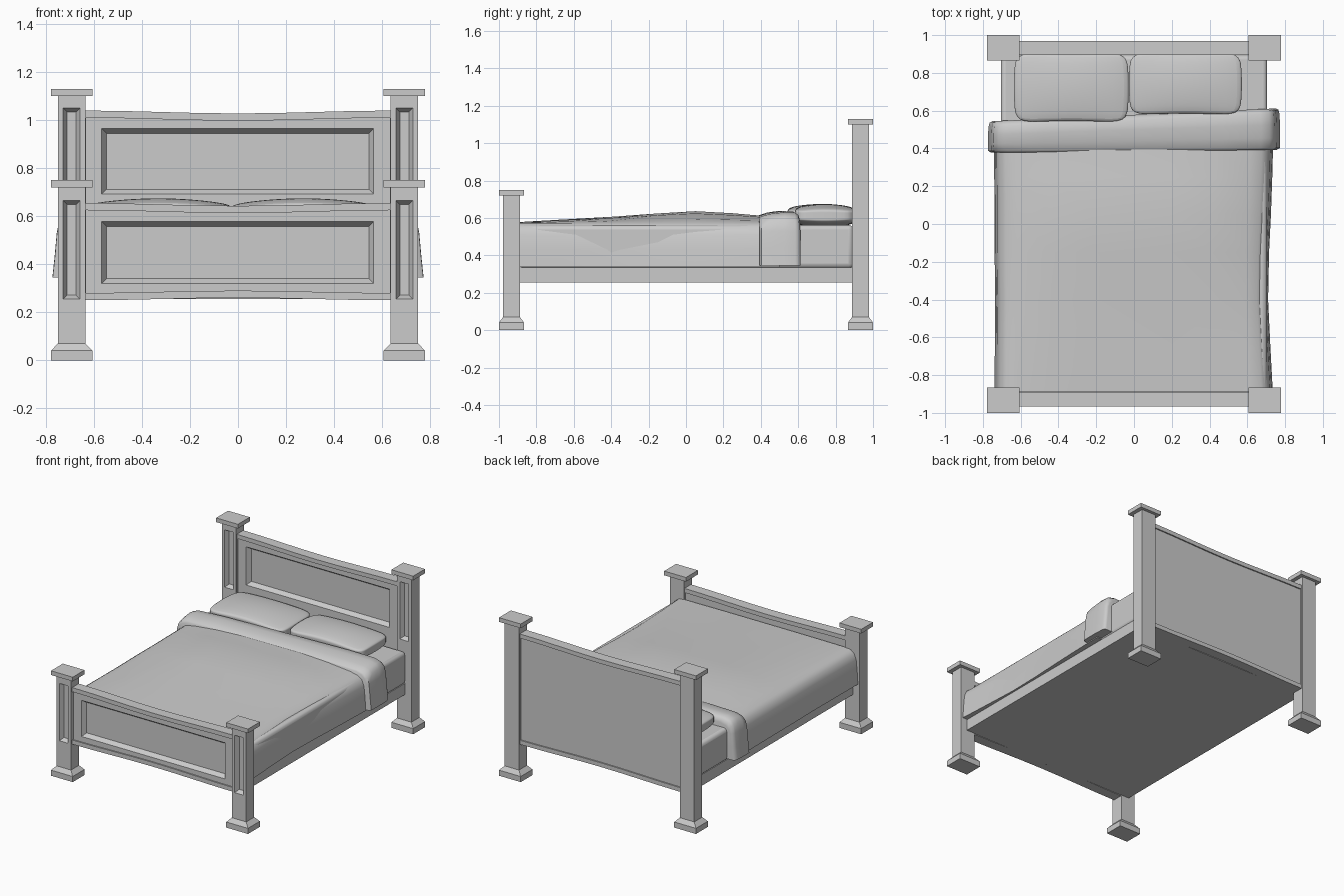
import bpy, bmesh, math

if "Cube" in bpy.data.objects:
    bpy.data.objects.remove(bpy.data.objects["Cube"], do_unlink=True)

grey = bpy.data.materials.new("plain_grey")
grey.use_nodes = True
GREY = (0.6, 0.6, 0.6, 1)
grey.diffuse_color = GREY
grey.node_tree.nodes["Principled BSDF"].inputs["Base Color"].default_value = GREY


def finish(name, bm, smooth=None):
    bmesh.ops.recalc_face_normals(bm, faces=bm.faces)
    mesh = bpy.data.meshes.new(name)
    bm.to_mesh(mesh)
    bm.free()
    mesh.materials.append(grey)
    obj = bpy.data.objects.new(name, mesh)
    bpy.context.collection.objects.link(obj)
    if smooth:
        bpy.ops.object.select_all(action="DESELECT")
        obj.select_set(True)
        bpy.context.view_layer.objects.active = obj
        bpy.ops.object.shade_smooth_by_angle(angle=math.radians(smooth))
    return obj


def skin(name, loops, smooth=None):
    """Join closed loops of points in order and cap both ends."""
    bm = bmesh.new()
    rows = [[bm.verts.new(p) for p in loop] for loop in loops]
    n = len(rows[0])
    for a, b in zip(rows, rows[1:]):
        for i in range(n):
            j = (i + 1) % n
            bm.faces.new((a[i], a[j], b[j], b[i]))
    bm.faces.new(rows[0])
    bm.faces.new(rows[-1])
    return finish(name, bm, smooth)


def loft(name, axis, rings):
    """Rings are (u0, u1, v0, v1, w), with w measured along the axis."""
    place = {"x": lambda u, v, w: (w, u, v),
             "y": lambda u, v, w: (u, w, v),
             "z": lambda u, v, w: (u, v, w)}[axis]
    return skin(name, [[place(u, v, w) for u, v in
                        ((u0, v0), (u1, v0), (u1, v1), (u0, v1))]
                       for u0, u1, v0, v1, w in rings])


def recessed(name, back, front, outer, panel, slope, depth):
    """Block whose front face has a sunken panel with sloping walls."""
    x0, x1, z0, z1 = panel
    inner = (x0 + slope, x1 - slope, z0 + slope, z1 - slope)
    loft(name, "y", [(*outer, back), (*outer, front), (*panel, front),
                     (*inner, front + depth)])


# Posts with flared feet, flat caps and sunken front panels
def post(name, x, y, top, panel_z):
    def slab(hx, hy, z):
        return (x - hx, x + hx, y - hy, y + hy, z)
    big, thin = (0.086, 0.067), (0.057, 0.045)
    loft(name + "_foot", "z", [slab(*big, 0), slab(*big, 0.04), slab(*thin, 0.07)])
    recessed(name + "_shaft", y + 0.045, y - 0.045,
             (x - 0.057, x + 0.057, 0.065, top - 0.02),
             (x - 0.035, x + 0.035, *panel_z), 0.016, 0.03)
    loft(name + "_cap", "z", [slab(*big, top - 0.03), slab(*big, top)])


for side, sx in (("left", 1), ("right", -1)):
    post(side + "_front_post", sx * 0.693, -0.933, 0.75, (0.255, 0.665))
    post(side + "_back_post", sx * 0.693, 0.933, 1.13, (0.64, 1.05))


# Boards between the posts, each with gently bowed rails
def board(name, y, z0, z1, panel_z):
    recessed(name + "_panel", y + 0.028, y - 0.028, (-0.645, 0.645, z0 + 0.015, z1 - 0.02),
             (-0.568, 0.565, *panel_z), 0.02, 0.03)
    for part, low, high, bow in (("_top_rail", z1 - 0.03, z1, -0.012),
                                 ("_bottom_rail", z0, z0 + 0.03, 0.01)):
        rings = []
        for i in range(9):
            t = i / 4 - 1
            dz = bow * math.cos(t * math.pi / 2) ** 2
            rings.append((y - 0.037, y + 0.037, low + dz, high + dz, t * 0.645))
        loft(name + part, "x", rings)
    for sx in (-1, 1):
        loft(name + "_end_strip", "z", [(sx * 0.639 - 0.006, sx * 0.639 + 0.006,
                                         y - 0.035, y + 0.035, z) for z in (z0 + 0.01, z1 - 0.01)])


board("footboard", -0.928, 0.25, 0.655, (0.32, 0.578))
board("headboard", 0.932, 0.25, 1.04, (0.692, 0.965))

# Bed base and mattress
loft("bed_base", "z", [(-0.70, 0.70, -0.9, 0.9, z) for z in (0.255, 0.335)])
mattress = loft("mattress", "z", [(-0.705, 0.705, -0.89, 0.895, z) for z in (0.33, 0.562)])
bevel = mattress.modifiers.new("soft_edges", "BEVEL")
bevel.width, bevel.segments = 0.025, 3
bpy.context.view_layer.objects.active = mattress
mattress.select_set(True)
bpy.ops.object.shade_smooth_by_angle(angle=math.radians(40))


# Draped cloth: a rounded cross-section carried along the bed
def section(y, left, right, crown, skew=0.0):
    edge = min(crown, 0.575)
    half = ((0.0, 0.338), (0.006, 0.43), (0.014, 0.51), (0.03, 0.55),
            (0.06, edge - 0.003), (0.12, edge + 0.3 * (crown - edge)),
            (0.30, edge + 0.8 * (crown - edge)), (0.52, crown))
    pts = [(right - d, z) for d, z in half] + [(d - left, z) for d, z in reversed(half)]
    return [(x, y + skew * x, z) for x, z in pts]


skin("blanket", [section(*s) for s in (
    (-0.89, 0.738, 0.735, 0.578), (-0.65, 0.737, 0.722, 0.592),
    (-0.40, 0.735, 0.710, 0.606), (-0.15, 0.738, 0.715, 0.624),
    (0.05, 0.738, 0.725, 0.636), (0.25, 0.74, 0.732, 0.625),
    (0.40, 0.742, 0.736, 0.612), (0.50, 0.742, 0.736, 0.61))], 50)


def cuff_section(y, w, top, skew):
    half = ((0.0, 0.345), (0.01, 0.44), (0.018, 0.53), (0.03, top - 0.045),
            (0.055, top - 0.02), (0.10, top - 0.006), (0.30, top))
    pts = [(w - d, z) for d, z in half] + [(d - w, z) for d, z in reversed(half)]
    return [(x, y + skew * x, z) for x, z in pts]


skin("folded_blanket_cuff", [cuff_section(*s) for s in (
    (0.385, 0.755, 0.606, 0.01), (0.395, 0.772, 0.614, 0.01),
    (0.44, 0.773, 0.628, 0.02), (0.50, 0.773, 0.636, 0.035),
    (0.55, 0.77, 0.635, 0.045), (0.57, 0.765, 0.622, 0.045),
    (0.578, 0.75, 0.60, 0.045))], 50)


# Pillows: soft domed cushions
def pillow(name, x, y, hx, hy):
    bm = bmesh.new()
    bmesh.ops.create_cube(bm, size=2)
    bmesh.ops.subdivide_edges(bm, edges=bm.edges[:], cuts=3, use_grid_fill=True)
    for v in bm.verts:
        u, w, h = v.co
        dome = (1 - 0.4 * u * u) * (1 - 0.3 * w * w)
        v.co = (x + hx * u * (1 - 0.04 * w * w), y + hy * w * (1 - 0.05 * (1 - u * u)),
                0.612 + 0.066 * h * dome)
    obj = finish(name, bm, 60)
    obj.modifiers.new("soft", "SUBSURF").levels = 2
    obj.modifiers["soft"].render_levels = 2


pillow("right_pillow", -0.332, 0.722, 0.305, 0.185)
pillow("left_pillow", 0.272, 0.742, 0.300, 0.165)
